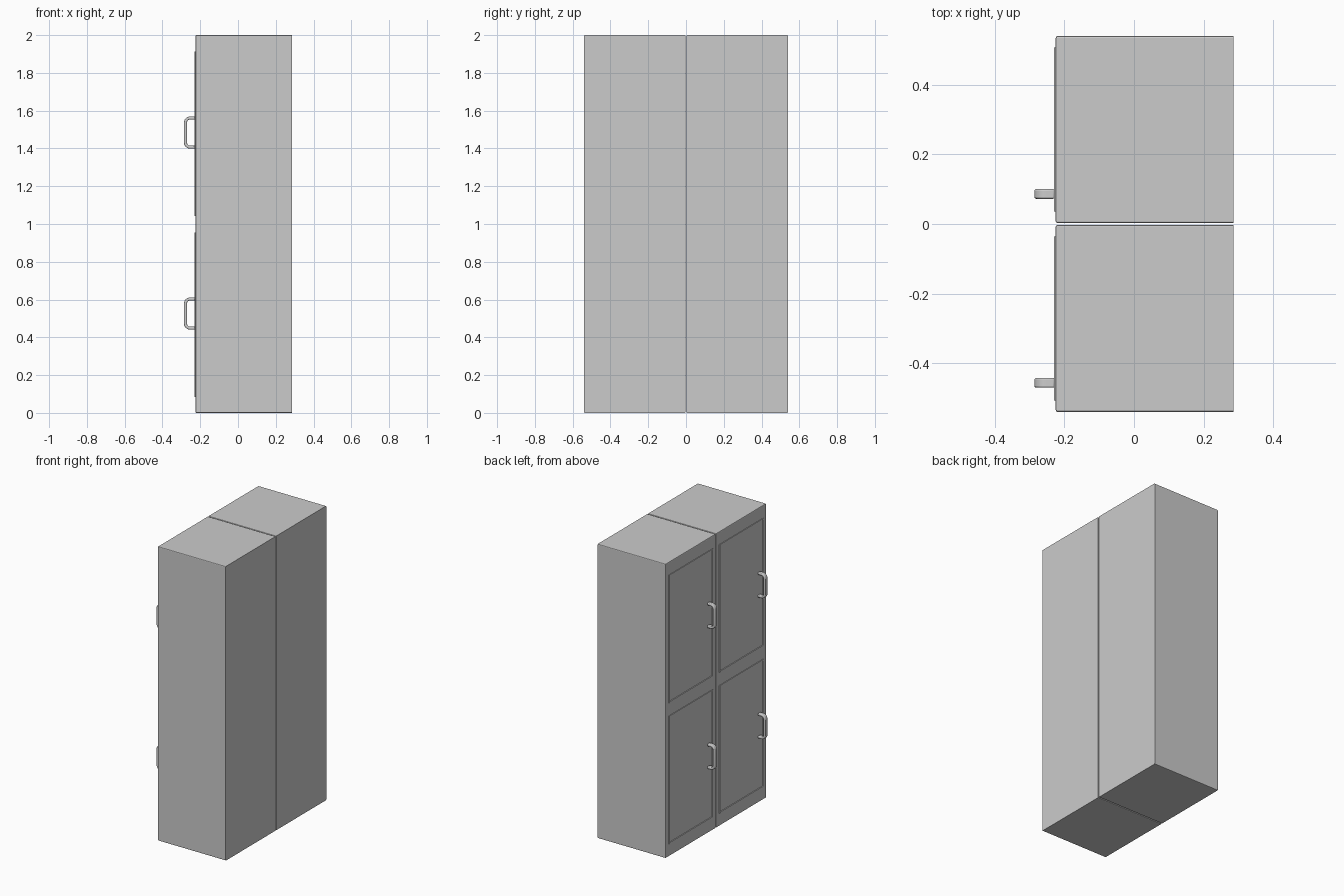
import bpy, bmesh, math

if "Cube" in bpy.data.objects:
    bpy.data.objects.remove(bpy.data.objects["Cube"])

FRONT, BACK = -0.225, 0.286          # doors face -x
UNIT_W, HEIGHT = 0.5375, 2.0
DOOR_W, DOOR_H, RIM = 0.472, 0.87, 0.012


def make_object(name, bm):
    bmesh.ops.recalc_face_normals(bm, faces=bm.faces)
    mesh = bpy.data.meshes.new(name)
    bm.to_mesh(mesh)
    bm.free()
    ob = bpy.data.objects.new(name, mesh)
    bpy.context.collection.objects.link(ob)
    return ob


def box(x0, x1, y0, y1, z0, z1):
    bm = bmesh.new()
    bmesh.ops.create_cube(bm, size=1)
    for v in bm.verts:
        v.co.x = x0 if v.co.x < 0 else x1
        v.co.y = y0 if v.co.y < 0 else y1
        v.co.z = z0 if v.co.z < 0 else z1
    return bm


def cabinet(name, yc):
    # closed carcass with softened edges, square at the back
    bm = box(FRONT, BACK, yc - UNIT_W / 2, yc + UNIT_W / 2, 0, HEIGHT)
    edges = [e for e in bm.edges if not all(v.co.x > 0 for v in e.verts)]
    bmesh.ops.bevel(bm, geom=edges, offset=0.005, segments=2, profile=0.5, affect='EDGES')
    return make_object(name, bm)


def door(name, yc, zc):
    # slab with a raised rim around a sunken panel
    bm = box(-0.2295, FRONT + 0.002, yc - DOOR_W / 2, yc + DOOR_W / 2,
             zc - DOOR_H / 2, zc + DOOR_H / 2)
    bm.faces.ensure_lookup_table()
    front = min(bm.faces, key=lambda f: f.calc_center_median().x)
    bmesh.ops.inset_region(bm, faces=[front], thickness=RIM)
    bmesh.ops.inset_region(bm, faces=[front], thickness=0.002, depth=-0.004)
    return make_object(name, bm)


def handle(name, yc, zc):
    # C-shaped bar: rounded outline thickened, extruded across y, edges softened
    def outline(x_out, half, r):
        pts = [(-0.228, half)]
        for sz in (1, -1):
            arc = []
            for i in range(7):
                a = math.radians(90 + 15 * i)
                arc.append((x_out + r + r * math.cos(a), sz * (half - r + r * math.sin(a))))
            pts += arc if sz > 0 else arc[::-1]
        return pts + [(-0.228, -half)]

    ring = outline(-0.286, 0.085, 0.032) + outline(-0.270, 0.069, 0.016)[::-1]
    bm = bmesh.new()
    face = bm.faces.new([bm.verts.new((x, yc - 0.014, zc + z)) for x, z in ring])
    new = bmesh.ops.extrude_face_region(bm, geom=[face])["geom"]
    bmesh.ops.translate(bm, vec=(0, 0.028, 0),
                        verts=[v for v in new if isinstance(v, bmesh.types.BMVert)])
    ob = make_object(name, bm)
    bev = ob.modifiers.new("soft_edges", 'BEVEL')
    bev.width, bev.segments = 0.005, 3
    bev.limit_method, bev.angle_limit = 'ANGLE', math.radians(50)
    bpy.context.view_layer.objects.active = ob
    ob.select_set(True)
    bpy.ops.object.shade_smooth_by_angle(angle=math.radians(35))
    ob.select_set(False)


# two side-by-side cabinets, each with a lower and an upper door
for side, yc in (("left", 0.2715), ("right", -0.2715)):
    cabinet(f"{side}_cabinet", yc)
    for level, zc in (("lower", 0.52), ("upper", 1.478)):
        door(f"{side}_{level}_door", yc, zc)
        handle(f"{side}_{level}_handle", yc - 0.185, zc + 0.006)
